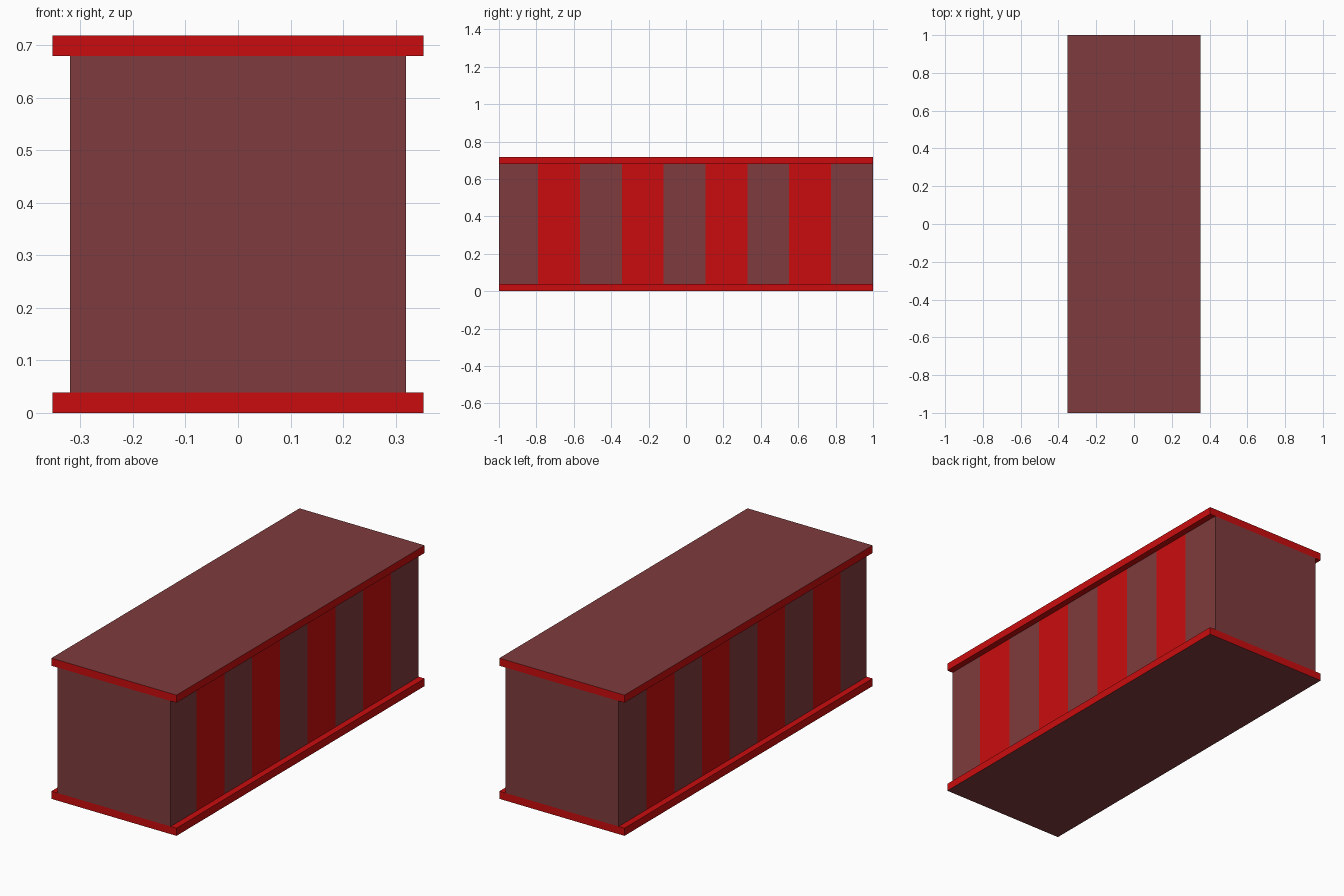
import bpy
import bmesh
from mathutils import Matrix, Vector

if "Cube" in bpy.data.objects:
    bpy.data.objects.remove(bpy.data.objects["Cube"])

HALF_LEN = 1.0
BODY_HALF = 0.32
PLATE_HALF = 0.353
PLATE_T = 0.039
HEIGHT = 0.718
STRIPE_START = -0.79
STRIPE_STEP = 0.2236


def make_material(name, color):
    mat = bpy.data.materials.new(name)
    mat.diffuse_color = (*color, 1.0)
    mat.use_nodes = True
    mat.node_tree.nodes["Principled BSDF"].inputs["Base Color"].default_value = mat.diffuse_color
    return mat


brown = make_material("dull maroon", (0.212, 0.0437, 0.0467))
red = make_material("bright red", (0.591, 0.0037, 0.0044))


def make_box(name, half_x, z0, z1, cuts, is_red):
    """Box spanning the full length, sliced at the y cuts, coloured by a face rule."""
    bm = bmesh.new()
    size = Matrix.Diagonal((2 * half_x, 2 * HALF_LEN, z1 - z0, 1))
    place = Matrix.Translation((0, 0, (z0 + z1) / 2))
    bmesh.ops.create_cube(bm, size=1, matrix=place @ size)
    for y in cuts:
        bmesh.ops.bisect_plane(bm, geom=bm.verts[:] + bm.edges[:] + bm.faces[:],
                               plane_co=Vector((0, y, 0)), plane_no=Vector((0, 1, 0)))
    bm.normal_update()
    for face in bm.faces:
        face.material_index = int(is_red(face.normal, face.calc_center_median()))
    mesh = bpy.data.meshes.new(name)
    bm.to_mesh(mesh)
    bm.free()
    mesh.materials.append(brown)
    mesh.materials.append(red)
    obj = bpy.data.objects.new(name, mesh)
    bpy.context.collection.objects.link(obj)
    return obj


# Striped body: every second panel on the long sides is red
def body_rule(normal, center):
    panel = (center.y - STRIPE_START) // STRIPE_STEP
    return abs(normal.x) > 0.5 and panel % 2 == 0


stripe_cuts = [STRIPE_START + i * STRIPE_STEP for i in range(8)]
make_box("striped_body", BODY_HALF, PLATE_T, HEIGHT - PLATE_T, stripe_cuts, body_rule)

# Rim plates: red all round, maroon on the outward face
make_box("bottom_plate", PLATE_HALF, 0, PLATE_T, [], lambda n, c: n.z > -0.5)
make_box("top_plate", PLATE_HALF, HEIGHT - PLATE_T, HEIGHT, [], lambda n, c: n.z < 0.5)
